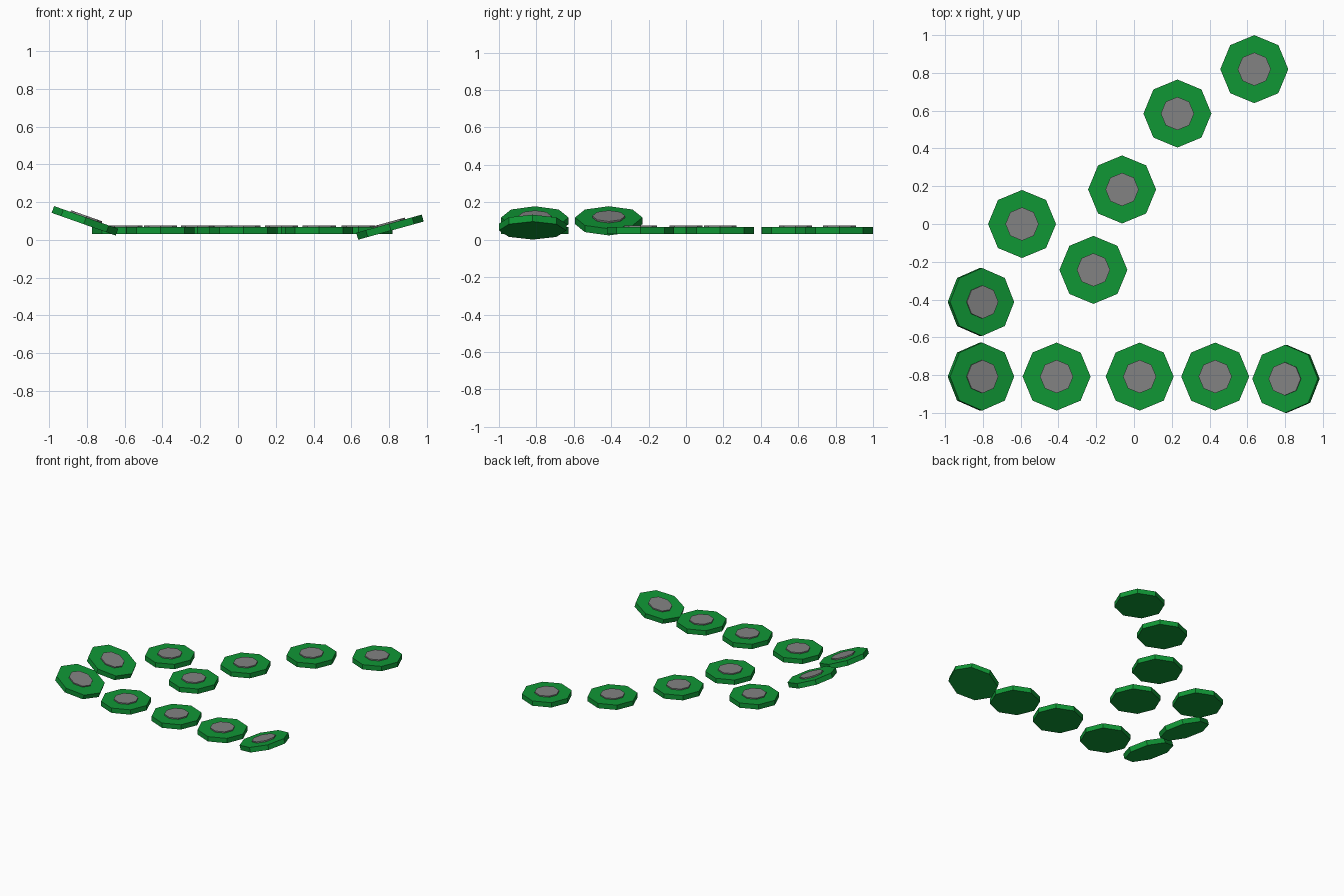
import bpy, bmesh, math

if "Cube" in bpy.data.objects:
    bpy.data.objects.remove(bpy.data.objects["Cube"])

def material(name, color):
    m = bpy.data.materials.new(name)
    m.diffuse_color = (*color, 1)
    m.use_nodes = True
    m.node_tree.nodes["Principled BSDF"].inputs["Base Color"].default_value = m.diffuse_color
    return m

green = material("green", (0.005, 0.31, 0.036))
grey = material("grey", (0.225, 0.225, 0.225))

R, R_CAP = 0.18, 0.088          # disc and raised centre radii
DISC_H, CAP_H = 0.038, 0.009    # disc thickness, height of raised centre

def octagon_prism(bm, radius, z0, z1, mat):
    """Eight-sided prism with corners on the x and y axes."""
    ring = [(radius * math.cos(i * math.pi / 4), radius * math.sin(i * math.pi / 4))
            for i in range(8)]
    low = [bm.verts.new((x, y, z0)) for x, y in ring]
    high = [bm.verts.new((x, y, z1)) for x, y in ring]
    faces = [bm.faces.new(low[::-1]), bm.faces.new(high)]
    for i in range(8):
        j = (i + 1) % 8
        faces.append(bm.faces.new((low[i], low[j], high[j], high[i])))
    for f in faces:
        f.material_index = mat

# Shared mesh: green octagonal disc with raised grey centre, origin at its base
mesh = bpy.data.meshes.new("octagon_disc")
mesh.materials.append(green)
mesh.materials.append(grey)
bm = bmesh.new()
octagon_prism(bm, R, 0, DISC_H, 0)
octagon_prism(bm, R_CAP, DISC_H - 0.005, DISC_H + CAP_H, 1)
bm.to_mesh(mesh)
bm.free()

def disc(name, x, y, z=0.03, tilt=0):
    ob = bpy.data.objects.new(name, mesh)
    ob.location = (x, y, z)
    ob.rotation_euler = (0, math.radians(tilt), 0)
    bpy.context.collection.objects.link(ob)

# Flat discs: front row, then the scattered diagonal
for i, x in enumerate((-0.41, 0.03, 0.43)):
    disc(f"front_disc_{i + 1}", x, -0.808)
for i, (x, y) in enumerate(((-0.593, 0.0), (-0.215, -0.243), (-0.063, 0.183),
                            (0.23, 0.585), (0.637, 0.82))):
    disc(f"diagonal_disc_{i + 1}", x, y)

# Tilted discs at the left and right ends
for i, y in enumerate((-0.808, -0.413)):
    disc(f"left_tilted_disc_{i + 1}", -0.817, y, 0.083, 19.5)
disc("right_tilted_disc", 0.81, -0.82, 0.049, -15.5)
